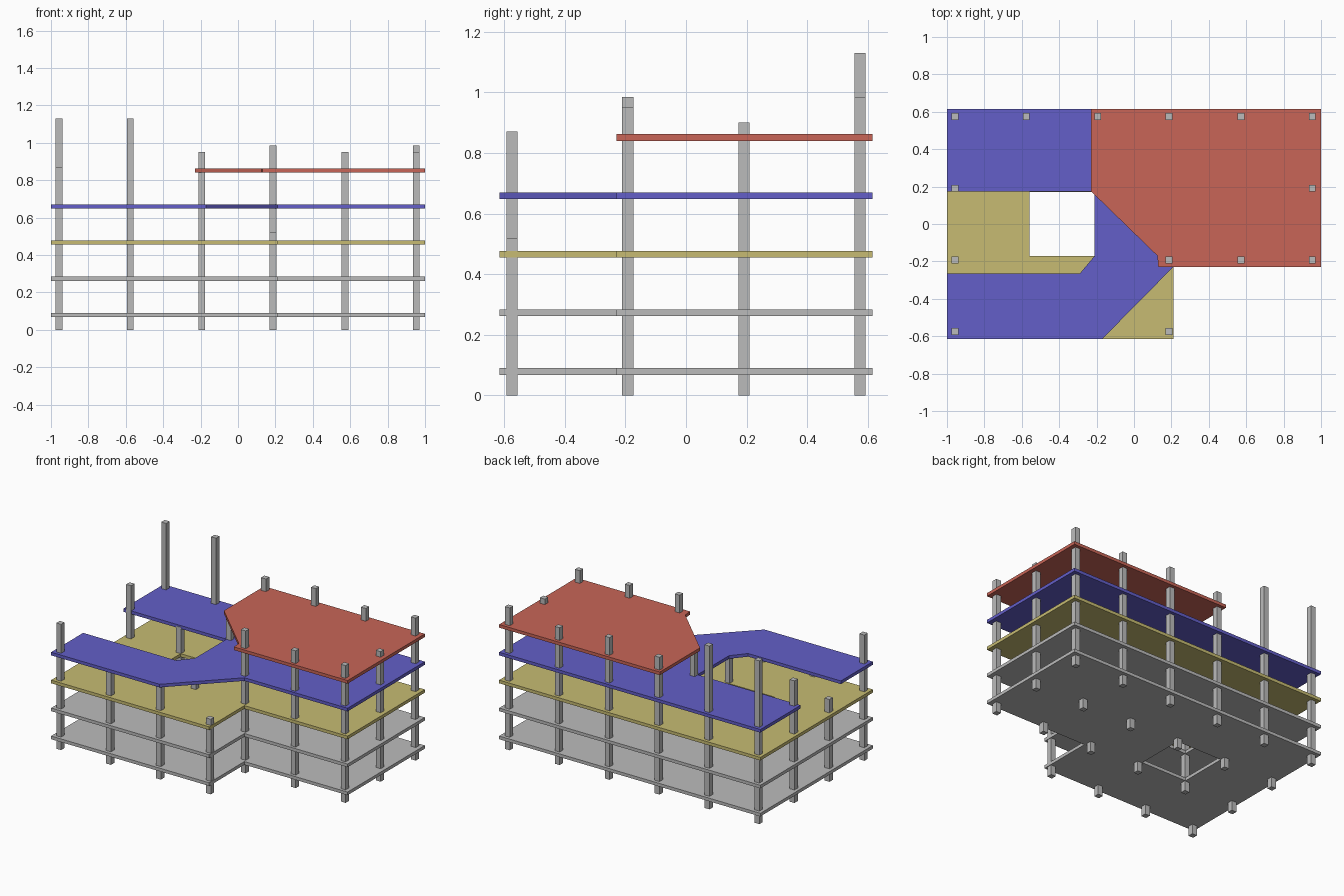
import bpy, bmesh

if "Cube" in bpy.data.objects:
    bpy.data.objects.remove(bpy.data.objects["Cube"])


def material(name, rgb):
    m = bpy.data.materials.new(name)
    m.diffuse_color = (*rgb, 1)
    m.use_nodes = True
    m.node_tree.nodes["Principled BSDF"].inputs["Base Color"].default_value = m.diffuse_color
    return m


GREY = material("concrete grey", (0.50, 0.50, 0.50))
YELLOW = material("floor yellow", (0.57, 0.50, 0.17))
BLUE = material("floor blue", (0.125, 0.113, 0.58))
RED = material("floor red", (0.58, 0.13, 0.095))

THICK = 0.022


def slab(name, z, mat, outlines):
    """Flat plate from closed outlines; a second outline is a hole."""
    cu = bpy.data.curves.new(name + "_profile", 'CURVE')
    cu.dimensions = '2D'
    cu.fill_mode = 'BOTH'
    cu.extrude = THICK / 2
    for pts in outlines:
        sp = cu.splines.new('POLY')
        sp.points.add(len(pts) - 1)
        for p, (x, y) in zip(sp.points, pts):
            p.co = (x, y, 0, 1)
        sp.use_cyclic_u = True
    tmp = bpy.data.objects.new(name + "_profile", cu)
    bpy.context.collection.objects.link(tmp)
    deps = bpy.context.evaluated_depsgraph_get()
    me = bpy.data.meshes.new_from_object(tmp.evaluated_get(deps))
    bpy.data.objects.remove(tmp)
    bpy.data.curves.remove(cu)
    # weld the caps to the rim
    bm = bmesh.new()
    bm.from_mesh(me)
    bmesh.ops.remove_doubles(bm, verts=bm.verts, dist=0.0005)
    bmesh.ops.recalc_face_normals(bm, faces=bm.faces)
    for f in bm.faces:
        f.smooth = False
        f.material_index = 0
    bm.to_mesh(me)
    bm.free()
    me.materials.clear()
    me.materials.append(mat)
    ob = bpy.data.objects.new(name, me)
    ob.location.z = z
    bpy.context.collection.objects.link(ob)


# Floor outlines
B = 0.615
base = [(-1, -B), (0.21, -B), (0.21, -0.23), (1, -0.23), (1, B), (-1, B)]
shaft = [(-0.56, -0.17), (-0.56, 0.172), (-0.21, 0.172), (-0.21, -0.17)]
terrace = [(-1, -B), (-0.17, -B), (0.21, -0.23), (1, -0.23), (1, B), (-1, B),
           (-1, 0.175), (-0.21, 0.175), (-0.21, -0.17), (-0.29, -0.265), (-1, -0.265)]
roof = [(0.13, -0.23), (1, -0.23), (1, B), (-0.23, B), (-0.23, 0.175), (0.125, -0.17)]

slab("ground_floor", 0.079, GREY, [base, shaft])
slab("first_floor", 0.273, GREY, [base, shaft])
slab("second_floor", 0.466, YELLOW, [base, shaft])
slab("third_floor", 0.659, BLUE, [terrace])
slab("roof_slab", 0.851, RED, [roof])

# Columns: top heights by row (y) along x; None leaves a grid point empty
XS = [-0.958, -0.576, -0.194, 0.188, 0.571, 0.953]
U2, U3, U5 = 0.466, 0.659, 0.851   # stops inside a slab
ROWS = {
    -0.574: [0.87, U3, U3, 0.52, None, None],
    -0.192: [0.57, U2, U3, 0.985, 0.95, 0.95],
    0.191: [0.845, U3, U5, U5, U5, 0.90],
    0.574: [1.13, 1.13, 0.95, 0.985, 0.95, 0.985],
}
W = 0.037
for r, (y, tops) in enumerate(ROWS.items()):
    for c, (x, top) in enumerate(zip(XS, tops)):
        if top is None:
            continue
        bm = bmesh.new()
        bmesh.ops.create_cube(bm, size=1)
        bmesh.ops.scale(bm, vec=(W, W, top), verts=bm.verts)
        bmesh.ops.translate(bm, vec=(x, y, top / 2), verts=bm.verts)
        me = bpy.data.meshes.new("column")
        bm.to_mesh(me)
        bm.free()
        me.materials.append(GREY)
        bpy.context.collection.objects.link(
            bpy.data.objects.new(f"column_row{r + 1}_{c + 1}", me))
